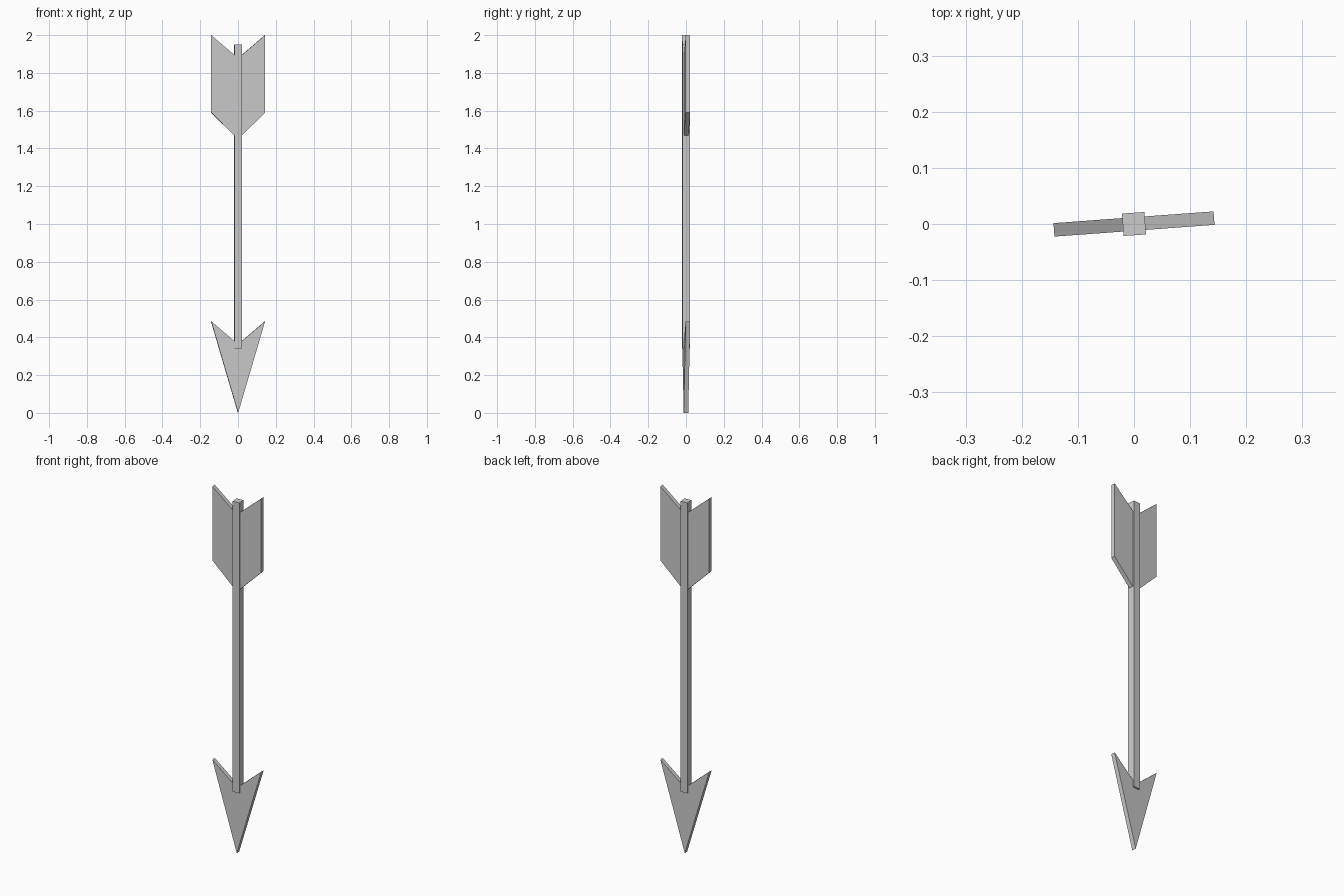
import bpy, bmesh, math

if "Cube" in bpy.data.objects:
    bpy.data.objects.remove(bpy.data.objects["Cube"])

TURN = math.radians(4.2)   # the whole arrow is slightly turned about z


def extruded(name, outline, depth):
    """Extrude an x-z outline along y, centred on y = 0."""
    bm = bmesh.new()
    face = bm.faces.new([bm.verts.new((x, -depth / 2, z)) for x, z in outline])
    out = bmesh.ops.extrude_face_region(bm, geom=[face])
    moved = [v for v in out["geom"] if isinstance(v, bmesh.types.BMVert)]
    bmesh.ops.translate(bm, verts=moved, vec=(0, depth, 0))
    bmesh.ops.recalc_face_normals(bm, faces=bm.faces)
    mesh = bpy.data.meshes.new(name)
    bm.to_mesh(mesh)
    bm.free()
    obj = bpy.data.objects.new(name, mesh)
    bpy.context.collection.objects.link(obj)
    obj.rotation_euler.z = TURN
    return obj


# Square shaft, its lower end buried in the head
extruded("shaft", [(-0.02, 0.34), (0.02, 0.34), (0.02, 1.95), (-0.02, 1.95)], 0.04)

# Flat barbed arrowhead pointing down
extruded("arrowhead", [(0, 0), (0.143, 0.485), (0, 0.363), (-0.143, 0.485)], 0.024)

# One flat feather on each side of the shaft
vane = [(0.018, 1.467), (0.143, 1.59), (0.143, 2.0), (0.018, 1.893)]
for side, label in ((1, "right"), (-1, "left")):
    extruded("feather_" + label, [(side * x, z) for x, z in vane], 0.024)
